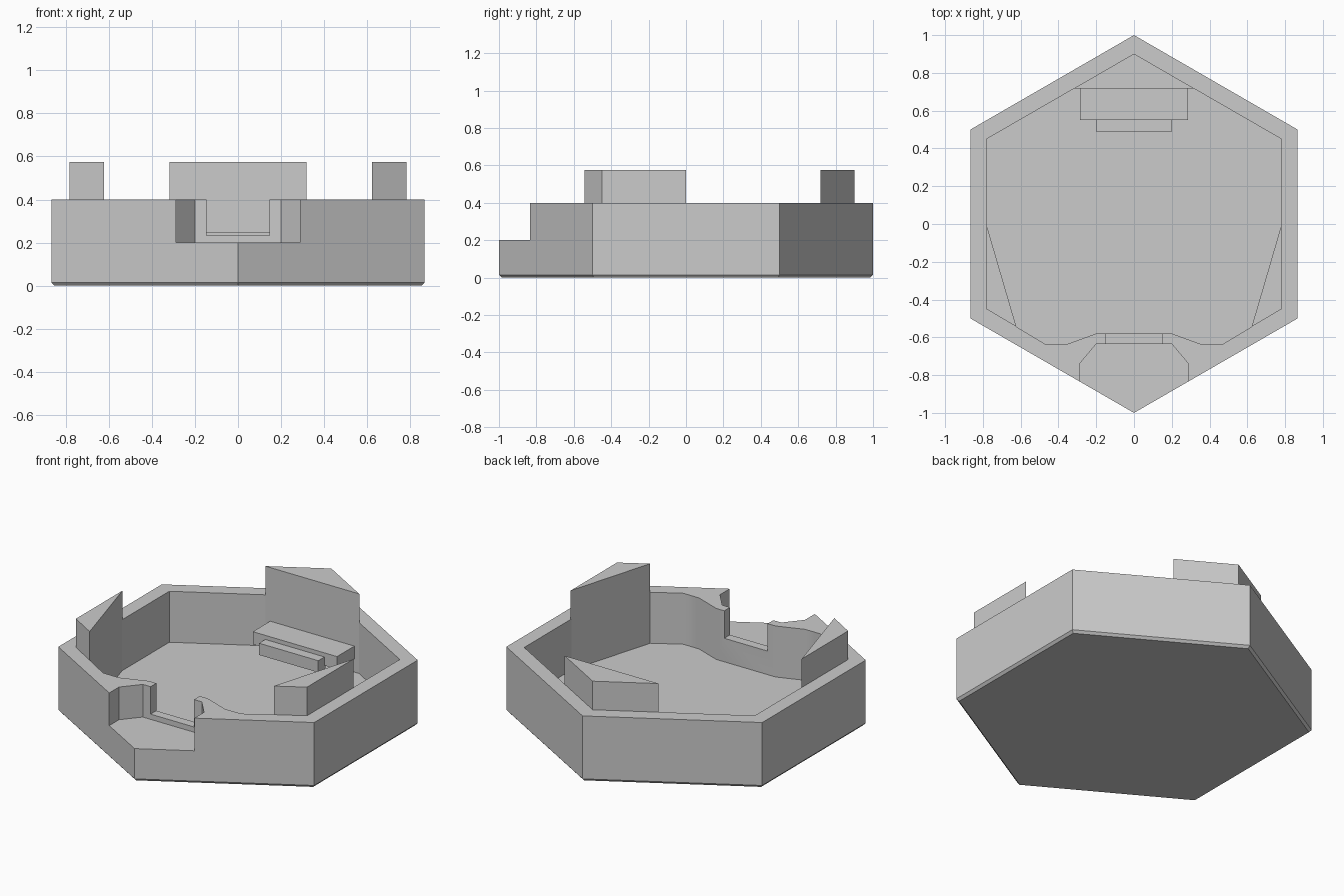
import bpy, bmesh, math

cube = bpy.data.objects.get("Cube")
if cube:
    bpy.data.objects.remove(cube, do_unlink=True)

grey = bpy.data.materials.new("mid_grey")
grey.use_nodes = True
COLOUR = (0.6, 0.6, 0.6, 1)
grey.diffuse_color = COLOUR
grey.node_tree.nodes["Principled BSDF"].inputs["Base Color"].default_value = COLOUR


def mirrored(half):
    """Close an outline from its +x half, listed front to back."""
    return half + [(-x, y) for x, y in reversed(half) if x > 0]


def prism(name, outline, z0, z1):
    """Extrude a counter-clockwise outline from z0 to z1."""
    bm = bmesh.new()
    base = bm.faces.new([bm.verts.new((x, y, z0)) for x, y in outline])
    top = bmesh.ops.extrude_face_region(bm, geom=[base])["geom"]
    for v in top:
        if isinstance(v, bmesh.types.BMVert):
            v.co.z = z1
    bmesh.ops.recalc_face_normals(bm, faces=bm.faces)
    mesh = bpy.data.meshes.new(name)
    bm.to_mesh(mesh)
    bm.free()
    mesh.materials.append(grey)
    obj = bpy.data.objects.new(name, mesh)
    bpy.context.collection.objects.link(obj)
    return obj


def box(name, half_x, y0, y1, z0, z1):
    return prism(name, mirrored([(half_x, y0), (half_x, y1)]), z0, z1)


WALL, FLOOR, TAB = 0.4, 0.088, 0.575
ABOVE = WALL + 0.1

# Hexagonal tray with a chamfered underside
hexagon = [(math.sin(math.radians(60 * i)), -math.cos(math.radians(60 * i))) for i in range(6)]
tray = prism("tray", hexagon, 0, WALL)
for v in tray.data.vertices:
    if v.co.z < 0.01:
        v.co.x *= 0.985
        v.co.y *= 0.985
rim = prism("tray_side", hexagon, 0.015, WALL)
base_bm = bmesh.new()
base_bm.from_mesh(rim.data)
bottom = min(base_bm.faces, key=lambda f: f.calc_center_median().z)
lip = bmesh.ops.extrude_face_region(base_bm, geom=[bottom])["geom"]
for v in lip:
    if isinstance(v, bmesh.types.BMVert):
        v.co = (v.co.x * 0.985, v.co.y * 0.985, 0)
bmesh.ops.delete(base_bm, geom=[bottom], context="FACES")
bmesh.ops.recalc_face_normals(base_bm, faces=base_bm.faces)
base_bm.to_mesh(tray.data)
base_bm.free()
bpy.data.objects.remove(rim, do_unlink=True)

# Cutters: inner well, front ledge and the slot joining them
cavity = mirrored([(0.2, -0.58), (0.36, -0.638), (0.466, -0.638),
                   (0.78, -0.45), (0.78, 0.45), (0, 0.9)])
ledge = mirrored([(0, -1.2), (0.288, -1.2), (0.288, -0.74), (0.2, -0.635)])
cutters = [
    prism("well_cutter", cavity, FLOOR, ABOVE),
    prism("ledge_cutter", ledge, 0.2, ABOVE),
    box("slot_cutter", 0.147, -0.7, -0.5, 0.232, ABOVE),
]
bpy.context.view_layer.objects.active = tray
for cutter in cutters:
    mod = tray.modifiers.new(cutter.name, "BOOLEAN")
    mod.operation = "DIFFERENCE"
    mod.solver = "EXACT"
    mod.object = cutter
    bpy.ops.object.modifier_apply(modifier=mod.name)
    bpy.data.objects.remove(cutter, do_unlink=True)

# Soft shading on the gently bending front inner wall
bpy.ops.object.select_all(action="DESELECT")
tray.select_set(True)
bpy.ops.object.shade_smooth_by_angle(angle=math.radians(33))

# Corner posts rising above the rim
for side, sign in (("left", 1), ("right", -1)):
    prism(side + "_corner_post",
          [(sign * x, y) for x, y in ((0.782, 0), (0.782, -0.45), (0.623, -0.544))],
          FLOOR - 0.01, TAB)
prism("back_corner_post", [(-0.318, 0.718), (0.318, 0.718), (0, 0.902)], FLOOR - 0.01, TAB)

# Stepped shelf on the back post
box("back_shelf", 0.285, 0.55, 0.72, 0.17, 0.247)
box("back_shelf_step", 0.2, 0.49, 0.56, 0.15, 0.222)
